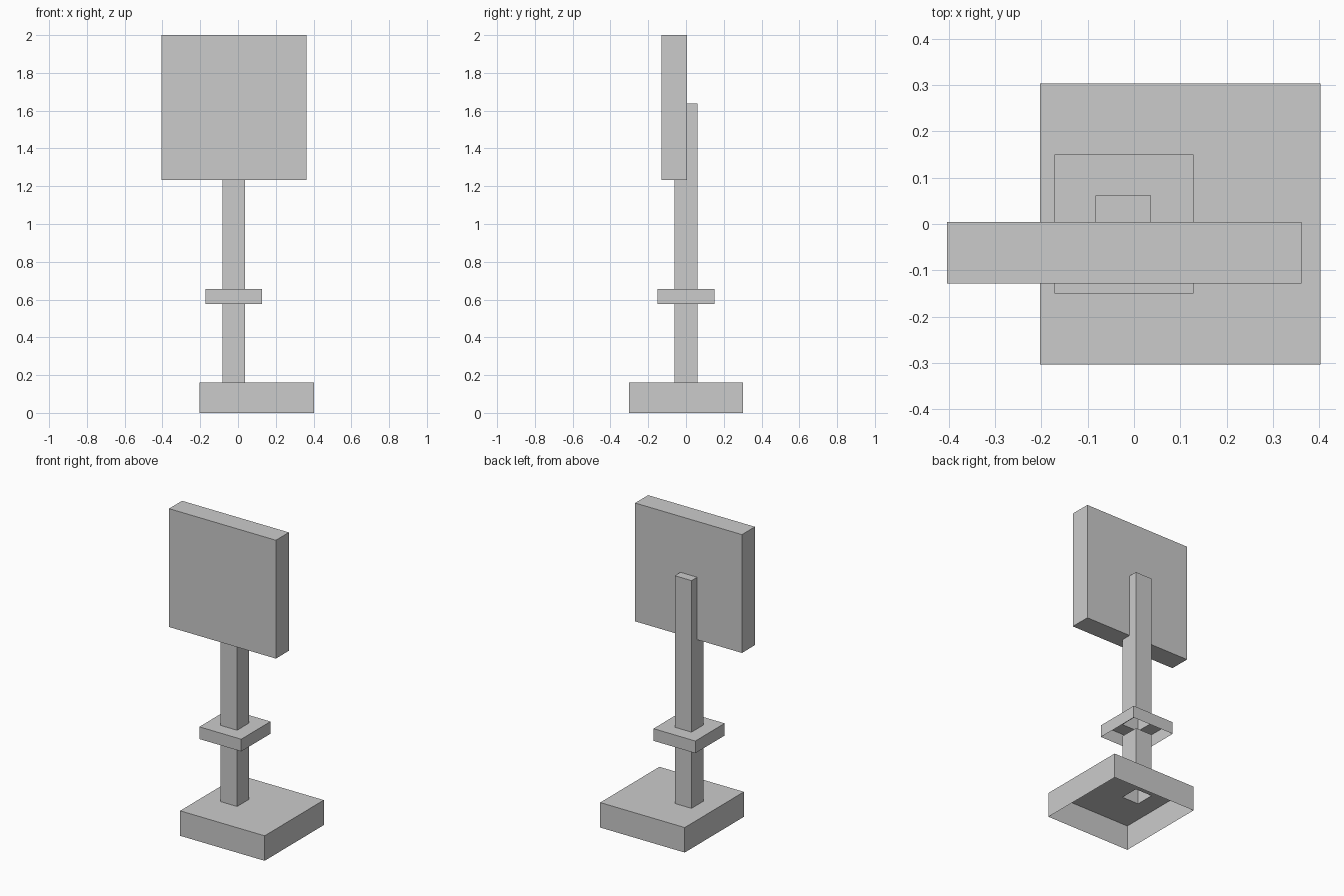
import bpy, bmesh

if "Cube" in bpy.data.objects:
    bpy.data.objects.remove(bpy.data.objects["Cube"])

POST = (-0.083, 0.037, -0.062, 0.062)  # x0, x1, y0, y1 of the post section


def ring(bm, rect, z):
    x0, x1, y0, y1 = rect
    return [bm.verts.new((x, y, z)) for x, y in
            ((x0, y0), (x1, y0), (x1, y1), (x0, y1))]


def bridge(bm, a, b):
    for i in range(4):
        j = (i + 1) % 4
        bm.faces.new((a[i], a[j], b[j], b[i]))


def part(name, rect, z0, z1, top=None, bottom=False, hole=None):
    """Rectangular shell with optional caps, or a top pierced by a hole."""
    bm = bmesh.new()
    lo, hi = ring(bm, rect, z0), ring(bm, rect, z1)
    bridge(bm, lo, hi)
    if hole:
        bridge(bm, hi, ring(bm, hole, z1))
    elif top:
        bm.faces.new(hi)
    if bottom:
        bm.faces.new(lo[::-1])
    mesh = bpy.data.meshes.new(name)
    bm.to_mesh(mesh)
    bm.free()
    obj = bpy.data.objects.new(name, mesh)
    bpy.context.collection.objects.link(obj)
    return obj


# Base and collar: hollow underneath, with an opening where the post joins
part("base", (-0.203, 0.403, -0.303, 0.303), 0.0, 0.162, hole=POST)
part("collar", (-0.172, 0.128, -0.15, 0.15), 0.577, 0.656, hole=POST)

# Post in two sections, below and above the collar
part("lower_post", POST, 0.162, 0.577)
part("upper_post", POST, 0.656, 1.638, top=True)

# Solid sign board on the front of the post
part("sign_board", (-0.404, 0.362, -0.129, 0.004), 1.233, 2.0, top=True, bottom=True)
